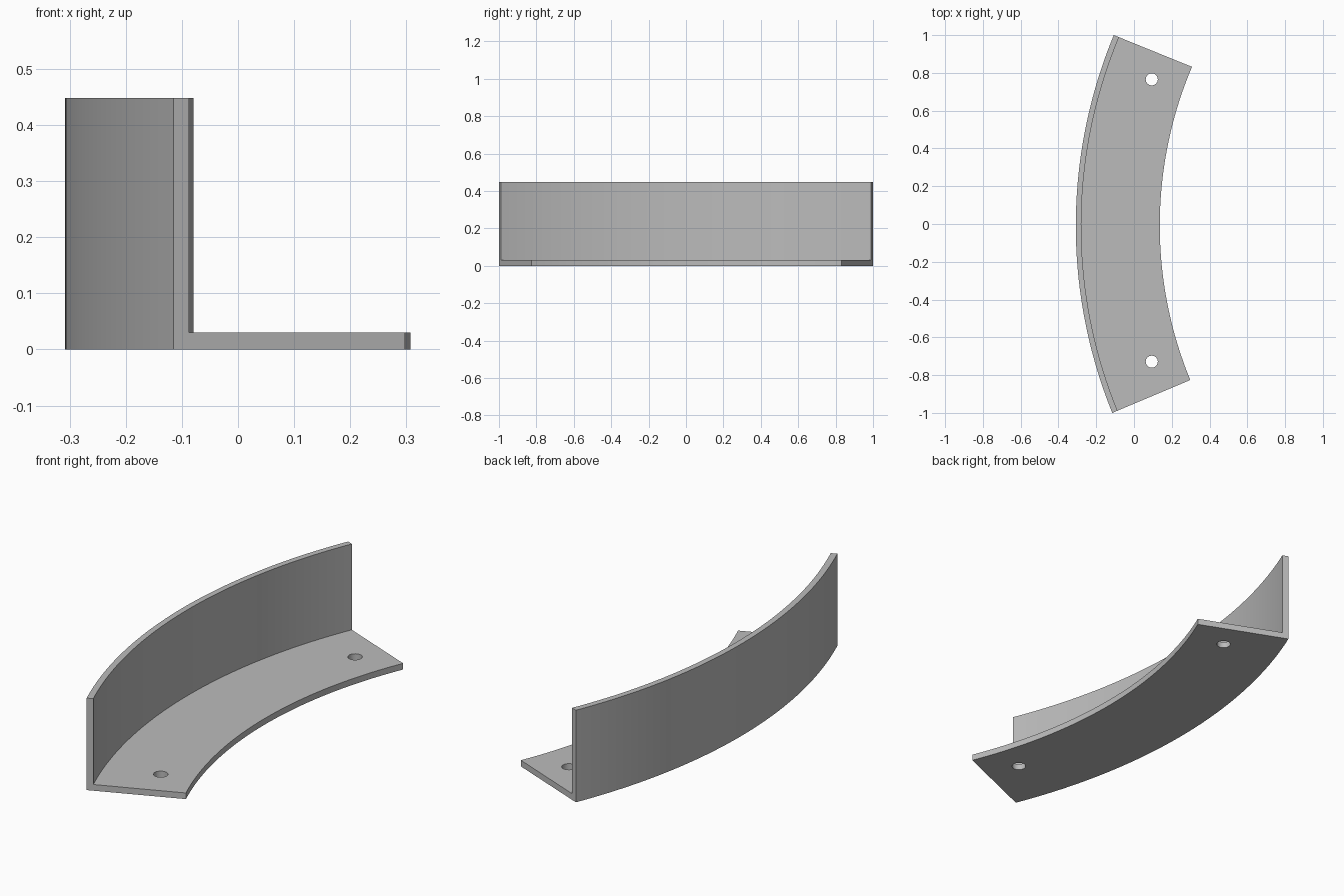
import bpy, bmesh, math
from mathutils import Vector

cube = bpy.data.objects.get("Cube")
if cube:
    bpy.data.objects.remove(cube, do_unlink=True)

SEGMENTS = 48
HEIGHT, THICK = 0.448, 0.03
HOLE_RADIUS = 0.032
HOLES = [(0.094, 0.766), (0.094, -0.729)]

grey = bpy.data.materials.new("plain grey")
grey.use_nodes = True
grey.diffuse_color = (0.5, 0.5, 0.5, 1)
grey.node_tree.nodes["Principled BSDF"].inputs["Base Color"].default_value = (0.5, 0.5, 0.5, 1)


def arc(start, end, sagitta):
    """Points on the arc from start to end, bulging to -x by the sagitta."""
    half = (end - start).length / 2
    radius = (half ** 2 + sagitta ** 2) / (2 * sagitta)
    along = (end - start).normalized()
    bulge = Vector((-along.y, along.x))
    centre = (start + end) / 2 - bulge * (radius - sagitta)
    sweep = math.asin(half / radius)
    angles = [sweep * (2 * i / SEGMENTS - 1) for i in range(SEGMENTS + 1)]
    return [centre + radius * (bulge * math.cos(a) + along * math.sin(a)) for a in angles]


# Plan corners of the curved bracket
outer_ends = [Vector((-0.115, -1.0)), Vector((-0.107, 1.0))]
inner_ends = [Vector((0.298, -0.826)), Vector((0.307, 0.832))]
wall_ends = [o + (i - o).normalized() * THICK for o, i in zip(outer_ends, inner_ends)]
outer = arc(*outer_ends, 0.197)
wall = arc(*wall_ends, 0.196)
inner = arc(*inner_ends, 0.166)

# L-shaped section swept along the arcs: upright wall plus flat flange
bm = bmesh.new()
rings = []
for o, w, i in zip(outer, wall, inner):
    section = [(o, 0), (o, HEIGHT), (w, HEIGHT), (w, THICK), (i, THICK), (i, 0)]
    rings.append([bm.verts.new((p.x, p.y, z)) for p, z in section])
for a, b in zip(rings, rings[1:]):
    for k in range(len(a)):
        n = (k + 1) % len(a)
        bm.faces.new((a[k], a[n], b[n], b[k]))
bm.faces.new(rings[0])
bm.faces.new(rings[-1])
bmesh.ops.recalc_face_normals(bm, faces=bm.faces)
mesh = bpy.data.meshes.new("curved_bracket")
bm.to_mesh(mesh)
bm.free()
bracket = bpy.data.objects.new("curved_bracket", mesh)
bpy.context.collection.objects.link(bracket)
mesh.materials.append(grey)

# Bolt holes through the flange
for x, y in HOLES:
    bpy.ops.mesh.primitive_cylinder_add(vertices=32, radius=HOLE_RADIUS, depth=0.2, location=(x, y, 0))
    cutter = bpy.context.object
    cutter.name = "hole_cutter"
    cutter.hide_render = True
    cutter.data.materials.append(grey)
    bpy.context.view_layer.objects.active = bracket
    mod = bracket.modifiers.new("bolt_hole", "BOOLEAN")
    mod.operation = "DIFFERENCE"
    mod.solver = "EXACT"
    mod.object = cutter
    bpy.ops.object.modifier_apply(modifier=mod.name)
    bpy.data.objects.remove(cutter, do_unlink=True)

# Smooth curved faces, keeping the corners crisp
bpy.ops.object.select_all(action="DESELECT")
bracket.select_set(True)
bpy.context.view_layer.objects.active = bracket
bpy.ops.object.shade_smooth_by_angle(angle=math.radians(30))
